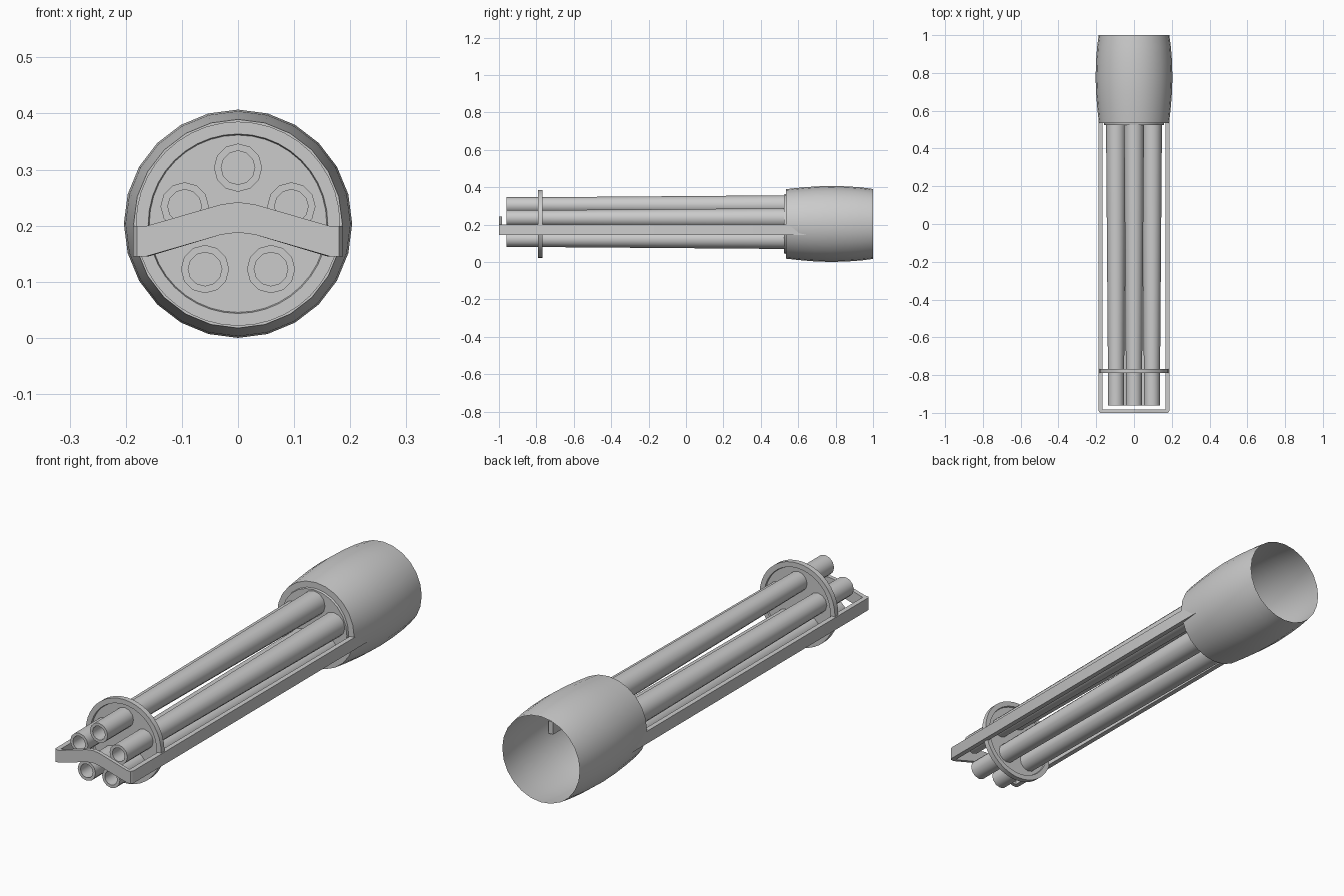
import bpy, bmesh, math

if "Cube" in bpy.data.objects:
    bpy.data.objects.remove(bpy.data.objects["Cube"])

CZ = 0.2035  # height of the long axis


def finish(name, bm, smooth=True):
    bmesh.ops.remove_doubles(bm, verts=bm.verts, dist=1e-5)
    bmesh.ops.recalc_face_normals(bm, faces=bm.faces)
    mesh = bpy.data.meshes.new(name)
    bm.to_mesh(mesh)
    bm.free()
    ob = bpy.data.objects.new(name, mesh)
    bpy.context.collection.objects.link(ob)
    if smooth:
        bpy.ops.object.select_all(action='DESELECT')
        ob.select_set(True)
        bpy.context.view_layer.objects.active = ob
        bpy.ops.object.shade_smooth_by_angle(angle=math.radians(35))
    return ob


def lathe(name, profile, sides, x=0.0, z=CZ):
    """Revolve (radius, y) points about a line parallel to y."""
    bm = bmesh.new()
    rings = []
    for r, y in profile:
        rings.append([bm.verts.new((x + r * math.sin(a), y, z + r * math.cos(a)))
                      for a in (2 * math.pi * i / sides for i in range(sides))]
                     if r > 0 else [bm.verts.new((x, y, z))] * sides)
    for a, b in zip(rings, rings[1:]):
        for i in range(sides):
            j = (i + 1) % sides
            quad = list(dict.fromkeys((a[i], a[j], b[j], b[i])))
            bm.faces.new(quad)
    return finish(name, bm)


# Bulged housing, closed at the front and open at the back
lathe("housing", [(0, 0.525), (0.158, 0.525), (0.16, 0.535), (0.186, 0.535),
                  (0.194, 0.61), (0.2005, 0.69), (0.2035, 0.775),
                  (0.2005, 0.87), (0.195, 0.94), (0.187, 1.0)], 24)

# Barrel clamp: a rimmed disc with a thin web
lathe("barrel_clamp", [(0, -0.782), (0.158, -0.782), (0.16, -0.79), (0.182, -0.79),
                       (0.182, -0.767), (0.16, -0.767), (0.158, -0.774), (0, -0.774)], 40)

# Five hollow barrels, slightly wider at the rear
for k in range(5):
    a = 2 * math.pi * k / 5
    lathe(f"barrel_{k + 1}", [(0, -0.8), (0.03, -0.8), (0.03, -0.96), (0.043, -0.96),
                              (0.043, -0.76), (0.053, 0.53), (0, 0.53)],
          12, 0.1 * math.sin(a), CZ + 0.1 * math.cos(a))

# Guard frame: (outer x, outer y, inner x, inner y, lower z) along the right half
half = [(0, -1, 0, -0.983, 0.188), (0.03, -1, 0.03, -0.983, 0.184),
        (0.165, -1, 0.16, -0.983, 0.145), (0.18, -1, 0.166, -0.983, 0.145),
        (0.187, -0.99, 0.166, -0.975, 0.145), (0.187, 0.68, 0.166, 0.68, 0.145)]
path = [(-a, b, -c, d, e) for a, b, c, d, e in reversed(half[1:])] + half
bm = bmesh.new()
H = 0.054
sections = [[bm.verts.new(p) for p in ((a, b, e), (a, b, e + H), (c, d, e + H), (c, d, e))]
            for a, b, c, d, e in path]
for s, t in zip(sections, sections[1:]):
    for i in range(4):
        j = (i + 1) % 4
        bm.faces.new((s[i], s[j], t[j], t[i]))
bm.faces.new(sections[0])
bm.faces.new(sections[-1])
finish("guard_frame", bm)
